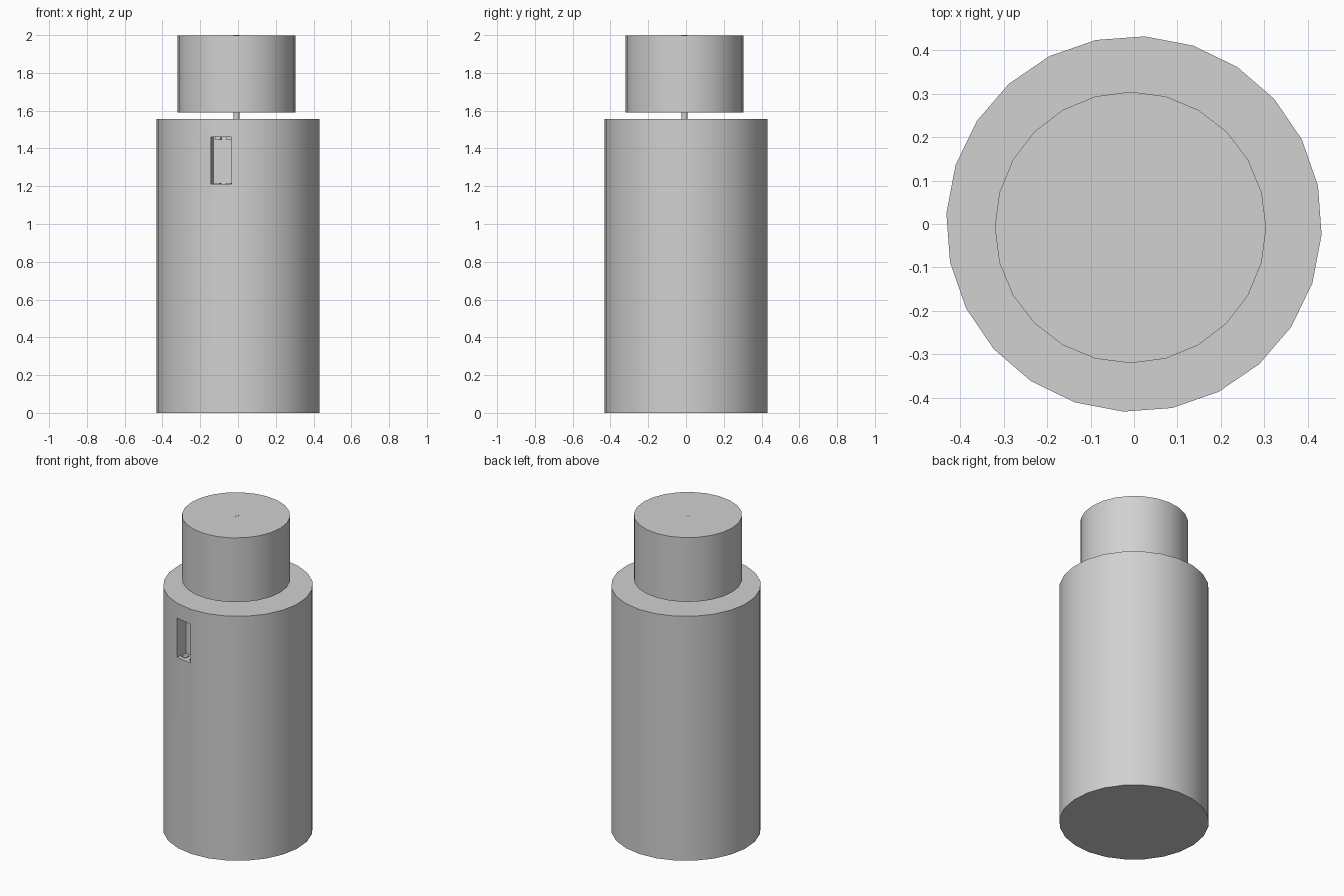
import bpy
import math

cube = bpy.data.objects.get("Cube")
if cube:
    bpy.data.objects.remove(cube, do_unlink=True)

grey = bpy.data.materials.new("plain_grey")
grey.use_nodes = True
colour = (0.64, 0.64, 0.64, 1)
grey.diffuse_color = colour
grey.node_tree.nodes["Principled BSDF"].inputs["Base Color"].default_value = colour

SLOT_TURN = math.radians(-10.8)   # the slot faces along one facet of the body


def cylinder(name, radius, bottom, top, x=0, y=0, turn=0):
    bpy.ops.mesh.primitive_cylinder_add(
        vertices=24, radius=radius, depth=top - bottom,
        location=(x, y, (bottom + top) / 2), rotation=(0, 0, math.radians(turn)))
    ob = bpy.context.object
    ob.name = name
    ob.data.materials.append(grey)
    return ob


def slot_block(name, left, right, inner, outer, bottom, top):
    """Box turned with the slot; inner and outer are distances from the axis."""
    bpy.ops.mesh.primitive_cube_add(size=1)
    ob = bpy.context.object
    ob.name = name
    c, s = math.cos(SLOT_TURN), math.sin(SLOT_TURN)
    x, y = (left + right) / 2, -(inner + outer) / 2
    ob.scale = (right - left, outer - inner, top - bottom)
    ob.rotation_euler.z = SLOT_TURN
    ob.location = (x * c - y * s, x * s + y * c, (bottom + top) / 2)
    ob.data.materials.append(grey)
    return ob


# Body with a recessed slot near the top
body = cylinder("body", 0.432, 0, 1.555, turn=-3.3)
cutter = slot_block("slot_cutter", -0.065, 0.048, 0.355, 0.5, 1.212, 1.46)
cutter.hide_render = True
cut = body.modifiers.new("slot", "BOOLEAN")
cut.operation = "DIFFERENCE"
cut.solver = "EXACT"
cut.object = cutter
bpy.context.view_layer.objects.active = body
bpy.ops.object.modifier_apply(modifier=cut.name)
bpy.data.objects.remove(cutter, do_unlink=True)

# Small catches at the ceiling and floor of the slot
for side, s in (("left", 0.025), ("right", -0.035)):
    slot_block(f"upper_catch_{side}", s - 0.014, s + 0.014, 0.353, 0.385, 1.445, 1.462)
    slot_block(f"lower_catch_{side}", s - 0.014, s + 0.014, 0.375, 0.405, 1.21, 1.217)

# Raised cap on a thin shaft
cap = cylinder("cap", 0.312, 1.59, 1.999, -0.008, -0.008)
shaft = cylinder("shaft", 0.016, 1.54, 2, -0.008, -0.008)

# Smooth round sides, sharp rims
bpy.ops.object.select_all(action="DESELECT")
for ob in (body, cap, shaft):
    ob.select_set(True)
bpy.context.view_layer.objects.active = body
bpy.ops.object.shade_smooth_by_angle(angle=math.radians(30))
